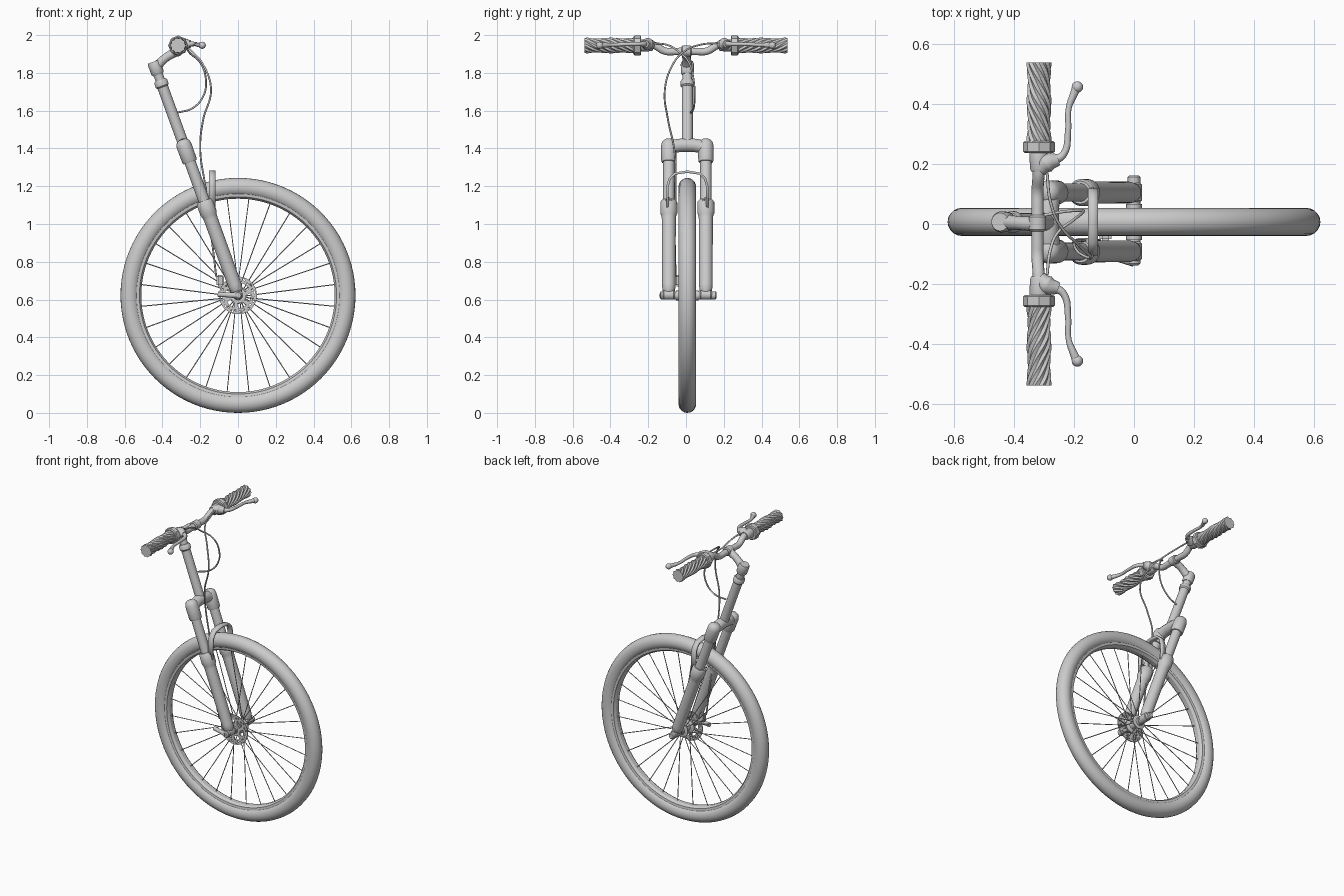
import bpy, bmesh, math
from mathutils import Vector, Matrix

if "Cube" in bpy.data.objects:
    bpy.data.objects.remove(bpy.data.objects["Cube"])

C = 0.007                                   # sideways centre of wheel and fork
HUB = Vector((0, C, 0.622))
TILT = math.radians(20)
UP = Vector((-math.sin(TILT), 0, math.cos(TILT)))   # steering axis
Y = Vector((0, 1, 0))


def finish(name, bm, angle=40):
    me = bpy.data.meshes.new(name)
    bmesh.ops.recalc_face_normals(bm, faces=bm.faces)
    bm.to_mesh(me)
    bm.free()
    ob = bpy.data.objects.new(name, me)
    bpy.context.collection.objects.link(ob)
    if angle:
        smooth(ob, angle)
    return ob


def smooth(ob, angle=40):
    bpy.ops.object.select_all(action='DESELECT')
    ob.select_set(True)
    bpy.context.view_layer.objects.active = ob
    bpy.ops.object.shade_smooth_by_angle(angle=math.radians(angle))


def lathe(name, profile, origin, axis, segs=24, closed=False, angle=40):
    """Revolve (radius, height) points around an axis."""
    bm = bmesh.new()
    vs = [bm.verts.new((r, 0, h)) for r, h in profile]
    pairs = list(zip(vs, vs[1:])) + ([(vs[-1], vs[0])] if closed else [])
    edges = [bm.edges.new(p) for p in pairs]
    bmesh.ops.spin(bm, geom=vs + edges, cent=(0, 0, 0), axis=(0, 0, 1),
                   angle=2 * math.pi, steps=segs, use_merge=True)
    bmesh.ops.remove_doubles(bm, verts=bm.verts, dist=1e-5)
    rot = Vector(axis).to_track_quat('Z', 'Y').to_matrix().to_4x4()
    bm.transform(Matrix.Translation(origin) @ rot)
    return finish(name, bm, angle)


def rod(name, a, b, r, segs=24, bevel=0.006):
    a, b = Vector(a), Vector(b)
    h = (b - a).length
    return lathe(name, [(0, 0), (r - bevel, 0), (r, bevel), (r, h - bevel), (r - bevel, h), (0, h)],
                 a, b - a, segs)


def tube(name, pts, r, radii=None, res=3):
    """Smooth bent tube through points."""
    cu = bpy.data.curves.new(name, 'CURVE')
    cu.dimensions = '3D'
    cu.bevel_depth, cu.bevel_resolution, cu.resolution_u = r, res, 8
    cu.use_fill_caps = True
    sp = cu.splines.new('BEZIER')
    sp.bezier_points.add(len(pts) - 1)
    for i, p in enumerate(pts):
        bp = sp.bezier_points[i]
        bp.co = p
        bp.handle_left_type = bp.handle_right_type = 'AUTO'
        bp.radius = radii[i] if radii else 1
    ob = bpy.data.objects.new(name, cu)
    bpy.context.collection.objects.link(ob)
    bpy.ops.object.select_all(action='DESELECT')
    ob.select_set(True)
    bpy.context.view_layer.objects.active = ob
    bpy.ops.object.convert(target='MESH')
    smooth(bpy.context.view_layer.objects.active, 50)


def box(name, center, size, bevel=0.005):
    bm = bmesh.new()
    bmesh.ops.create_cube(bm, size=1, matrix=Matrix.Translation(center) @ Matrix.Diagonal((*size, 1)))
    bmesh.ops.bevel(bm, geom=bm.edges[:], offset=bevel, segments=2, affect='EDGES')
    return finish(name, bm)


def on_axis(t, y=0):
    return Vector((0, C + y, 0.63)) + UP * t


# Wheel: tyre and rim
tyre = [(0.573 + 0.049 * math.cos(a), 0.047 * math.sin(a))
        for a in (2 * math.pi * i / 20 for i in range(20))]
lathe('tyre', tyre, HUB, Y, 96, True)
lathe('rim', [(0.512, -0.014), (0.522, -0.03), (0.55, -0.034), (0.55, 0.034), (0.522, 0.03), (0.512, 0.014)],
      HUB, Y, 96, True, 25)

# Hub, axle and quick release
lathe('hub', [(0, -0.06), (0.026, -0.06), (0.026, -0.036), (0.046, -0.034), (0.046, -0.027), (0.024, -0.02),
              (0.024, 0.025), (0.046, 0.034), (0.046, 0.04), (0.026, 0.044), (0.026, 0.06), (0, 0.06)], HUB, Y, 32)
rod('axle', HUB - Y * 0.145, HUB + Y * 0.155, 0.021)
tube('release_lever', [HUB + Vector(p) for p in ((0, -0.132, 0), (-0.05, -0.122, 0.002), (-0.105, -0.112, 0.006))],
     0.016, [1.1, 0.8, 0.9])

# Spokes, alternating between the two flanges
bm = bmesh.new()
for i in range(28):
    a = 2 * math.pi * (i + 0.5) / 28
    lean = 0.16 * (1 if (i // 2) % 2 else -1)
    p = Vector((0.043 * math.sin(a + lean), (-0.03, 0.037)[i % 2], 0.043 * math.cos(a + lean)))
    q = Vector((0.52 * math.sin(a), 0, 0.52 * math.cos(a)))
    m = Matrix.Translation(HUB + (p + q) / 2) @ (q - p).to_track_quat('Z', 'Y').to_matrix().to_4x4()
    bmesh.ops.create_cone(bm, cap_ends=True, segments=6, radius1=0.0027, radius2=0.0027,
                          depth=(q - p).length, matrix=m)
finish('spokes', bm)

# Brake disc with cut-out pattern
bm = bmesh.new()
radii, n = [0.024, 0.042, 0.056, 0.068, 0.076, 0.084, 0.092, 0.1], 48
grid = [[bm.verts.new((r * math.cos(2 * math.pi * (j + 0.5 * k) / n), 0,
                       r * math.sin(2 * math.pi * (j + 0.5 * k) / n))) for j in range(n)]
        for k, r in enumerate(radii)]
for k in range(len(radii) - 1):
    for j in range(n):
        hole = (k in (1, 2) and j % 8 > 2) or (k in (4, 5) and (j + 2 * k) % 4 == 0)
        if not hole:
            j2 = (j + 1) % n
            bm.faces.new((grid[k][j], grid[k][j2], grid[k + 1][j2], grid[k + 1][j]))
bm.transform(Matrix.Translation(HUB - Y * 0.044))
disc = finish('brake_disc', bm, 0)
sol = disc.modifiers.new('thickness', 'SOLIDIFY')
sol.thickness, sol.offset = 0.006, 0
box('brake_caliper', (-0.095, C - 0.05, 0.70), (0.04, 0.03, 0.06), 0.008)

# Fork legs
for s, side in ((-1, 'front'), (1, 'back')):
    y = 0.098 * s
    lathe(side + '_lower_leg', [(0, 0), (0.022, 0.003), (0.033, 0.02), (0.036, 0.05), (0.037, 0.42), (0.039, 0.44),
                                (0.045, 0.455), (0.045, 0.515), (0.038, 0.525), (0, 0.525)], on_axis(0, y), UP, 28)
    rod(side + '_upper_leg', on_axis(0.5, y), on_axis(0.78, y), 0.03, 28)
    lathe(side + '_crown_cap', [(0, 0.742), (0.036, 0.742), (0.04, 0.75), (0.041, 0.835), (0.036, 0.855),
                                (0.022, 0.868), (0, 0.871)], on_axis(0, y), UP, 28)
    box(side + '_arch_mount', (-0.152, C + y, 1.105), (0.055, 0.034, 0.075), 0.01)
    rod(side + '_dropout', on_axis(0, y - 0.032) - Vector((0, 0, 0.005)),
        on_axis(0, y + 0.032) - Vector((0, 0, 0.005)), 0.026)

# Crown bridge and steerer
tube('crown_bridge', [on_axis(0.82, -0.1), on_axis(0.835, -0.05), on_axis(0.838, 0), on_axis(0.835, 0.05),
                      on_axis(0.82, 0.1)], 0.036, res=5)
rod('steerer', on_axis(0.83), on_axis(1.19), 0.029)
lathe('headset', [(0, 1.165), (0.03, 1.165), (0.036, 1.172), (0.036, 1.195), (0.03, 1.205), (0, 1.205)],
      on_axis(0), UP)

# Fork brace: flat band arching over the tyre
half = [(0.105, 1.08), (0.105, 1.20), (0.094, 1.24), (0.066, 1.267), (0.0, 1.277)]
line = [(-a, z) for a, z in half] + [(a, z) for a, z in half[-2::-1]]
bm = bmesh.new()
rows = [[bm.verts.new((x, C + a, z)) for x in (-0.154, -0.12)] for a, z in line]
for p, q in zip(rows, rows[1:]):
    bm.faces.new((p[0], p[1], q[1], q[0]))
brace = finish('fork_brace', bm, 45)
sol = brace.modifiers.new('thickness', 'SOLIDIFY')
sol.thickness, sol.offset = 0.013, 0

# Stem
BAR = Vector((-0.322, 0, 1.915))
rod('stem_post', on_axis(1.19), on_axis(1.27), 0.025)
lathe('stem_elbow', [(0, 1.235), (0.028, 1.235), (0.034, 1.245), (0.035, 1.295), (0.03, 1.308), (0, 1.308)],
      on_axis(0), UP)
tube('stem_arm', [on_axis(1.275), (-0.385, 0.003, 1.878), BAR], 0.024, [1.1, 0.95, 1.05], 5)
rod('bar_clamp', BAR - Y * 0.025, BAR + Y * 0.03, 0.029)

# Handlebar
bar = [(0.06, 1.913, -0.322), (0.11, 1.915, -0.322), (0.17, 1.946, -0.318), (0.24, 1.947, -0.317),
       (0.52, 1.945, -0.317)]
tube('handlebar', [(x, -y, z) for y, z, x in bar[::-1]] + [BAR] + [(x, y, z) for y, z, x in bar], 0.02, res=5)


def grip(name, s):
    """Knurled grip made of raised diamonds."""
    bm = bmesh.new()
    n, m = 20, 26
    rings = []
    for k in range(m + 1):
        u = k / m
        ring = []
        for j in range(n):
            a = 2 * math.pi * (j + 0.5 * (k % 2)) / n
            r = 0.034 + 0.002 * math.cos(4 * math.pi * u) + 0.006 * ((j + k // 2) % 2)
            ring.append(bm.verts.new((r * math.cos(a) - 0.317, s * (0.27 + 0.268 * u), r * math.sin(a) + 1.945)))
        rings.append(ring)
    for k, (p, q) in enumerate(zip(rings, rings[1:])):
        for j in range(n):
            j2 = (j + 1) % n
            tris = ((p[j], p[j2], q[j]), (p[j2], q[j2], q[j])) if k % 2 == 0 else \
                   ((p[j], q[j2], q[j]), (p[j], p[j2], q[j2]))
            for t in tris:
                bm.faces.new(t)
    bm.faces.new(rings[0])
    bm.faces.new(rings[-1])
    finish(name, bm, 0)


# Grips, collars and brake levers
for s, side in ((-1, 'front'), (1, 'back')):
    grip(side + '_grip', s)
    c = Vector((-0.317, 0, 1.945))
    lathe(side + '_grip_collar', [(0, 0.237), (0.047, 0.237), (0.053, 0.242), (0.053, 0.272), (0.047, 0.277),
                                  (0, 0.277)], c, Y * s, 8, angle=20)
    lathe(side + '_lever_clamp', [(0, 0.175), (0.026, 0.175), (0.03, 0.185), (0.032, 0.235), (0.03, 0.243),
                                  (0, 0.243)], c, Y * s)
    tube(side + '_lever_body', [(-0.315, s * 0.18, 1.95), (-0.292, s * 0.203, 1.953), (-0.252, s * 0.215, 1.953)],
         0.033, [0.7, 1, 0.6], 5)
    tube(side + '_brake_lever', [(-0.27, s * 0.21, 1.953), (-0.235, s * 0.233, 1.953), (-0.22, s * 0.31, 1.952),
                                 (-0.218, s * 0.385, 1.949), (-0.2, s * 0.435, 1.947), (-0.187, s * 0.465, 1.946)],
         0.012, [1.3, 1, 0.85, 0.8, 1.1, 1.3], 4)
    lathe(side + '_lever_tip', [(0.019 * math.sin(math.pi * i / 10), -0.019 * math.cos(math.pi * i / 10))
                                for i in range(11)], (-0.189, s * 0.457, 1.946), Y, 16)

# Brake cables
tube('short_cable', [(-0.29, -0.17, 1.958), (-0.28, -0.09, 1.945), (-0.255, -0.03, 1.905), (-0.2, 0.015, 1.855),
                     (-0.17, 0.04, 1.765), (-0.185, 0.045, 1.675), (-0.243, 0.04, 1.612), (-0.32, 0.025, 1.59)],
     0.005)
tube('long_cable', [(-0.29, 0.17, 1.958), (-0.28, 0.08, 1.95), (-0.25, 0.0, 1.92), (-0.185, -0.07, 1.844),
                    (-0.143, -0.112, 1.71), (-0.185, -0.095, 1.55), (-0.2, -0.062, 1.394), (-0.175, -0.055, 1.21),
                    (-0.145, -0.06, 0.97), (-0.115, -0.055, 0.72)], 0.005)
